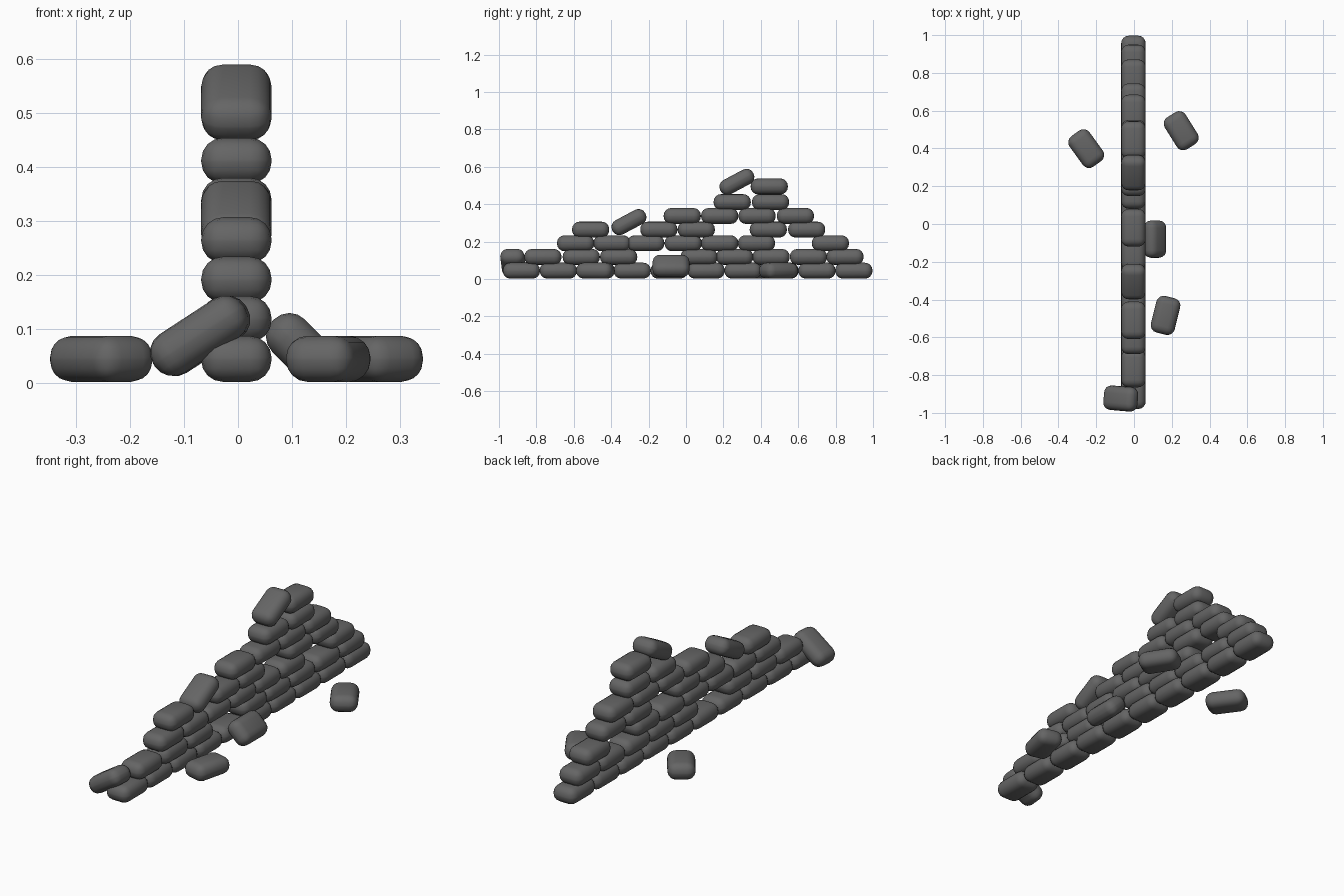
import bpy, bmesh
from math import radians
from mathutils import Euler

if "Cube" in bpy.data.objects:
    bpy.data.objects.remove(bpy.data.objects["Cube"])

CX = -0.003  # wall centre line


def bag_mesh():
    # one stuffed sandbag: a box with fully rounded edges, long along y
    bm = bmesh.new()
    bmesh.ops.create_cube(bm, size=1)
    bmesh.ops.scale(bm, vec=(0.130, 0.199, 0.085), verts=bm.verts)
    bmesh.ops.bevel(bm, geom=bm.edges[:], offset=0.040, segments=4,
                    profile=0.5, affect='EDGES', clamp_overlap=True)
    me = bpy.data.meshes.new("sandbag")
    bm.to_mesh(me)
    bm.free()
    me.polygons.foreach_set("use_smooth", [True] * len(me.polygons))
    cloth = bpy.data.materials.new("dark_cloth")
    cloth.diffuse_color = (0.13, 0.13, 0.13, 1)
    cloth.use_nodes = True
    cloth.node_tree.nodes["Principled BSDF"].inputs["Base Color"].default_value = cloth.diffuse_color
    me.materials.append(cloth)
    return me


mesh = bag_mesh()


def bag(name, loc, rot=(0, 0, 0)):
    ob = bpy.data.objects.new(name, mesh)
    ob.location = loc
    ob.rotation_euler = Euler([radians(a) for a in rot])
    bpy.context.collection.objects.link(ob)


# stacked courses: height, then the y centre of every bag
courses = [
    (0.0445, [-0.88 + 0.1975 * i for i in range(10)]),
    (0.118, [-0.765, -0.56, -0.36, 0.07, 0.26, 0.455, 0.655, 0.85]),
    (0.191, [-0.59, -0.395, -0.215, -0.015, 0.18, 0.377, 0.772]),
    (0.264, [-0.51, -0.145, 0.055, 0.44, 0.645]),
    (0.337, [-0.02, 0.18, 0.38, 0.585]),
    (0.411, [0.247, 0.452]),
    (0.495, [0.445]),
]
for n, (z, ys) in enumerate(courses, 1):
    for y in ys:
        bag(f"course_{n}_bag", (CX, y, z))

# bags slumped on top of the wall
bag("tilted_bag", (CX, -0.305, 0.304), (28, 0, 0))
bag("tilted_bag", (CX, 0.272, 0.519), (28, 0, 0))

# bags leaning on the wall
bag("leaning_side_bag", (0.111, -0.08, 0.070), (0, 45, 0))
bag("leaning_end_bag", (-0.07, -0.924, 0.087), (33, 0, -95))

# bags fallen on the ground
bag("fallen_bag", (-0.253, 0.399, 0.0445), (0, 0, 36))
bag("fallen_bag", (0.25, 0.494, 0.0445), (0, 0, 32))
bag("fallen_bag", (0.167, -0.484, 0.0445), (0, 0, -14))
